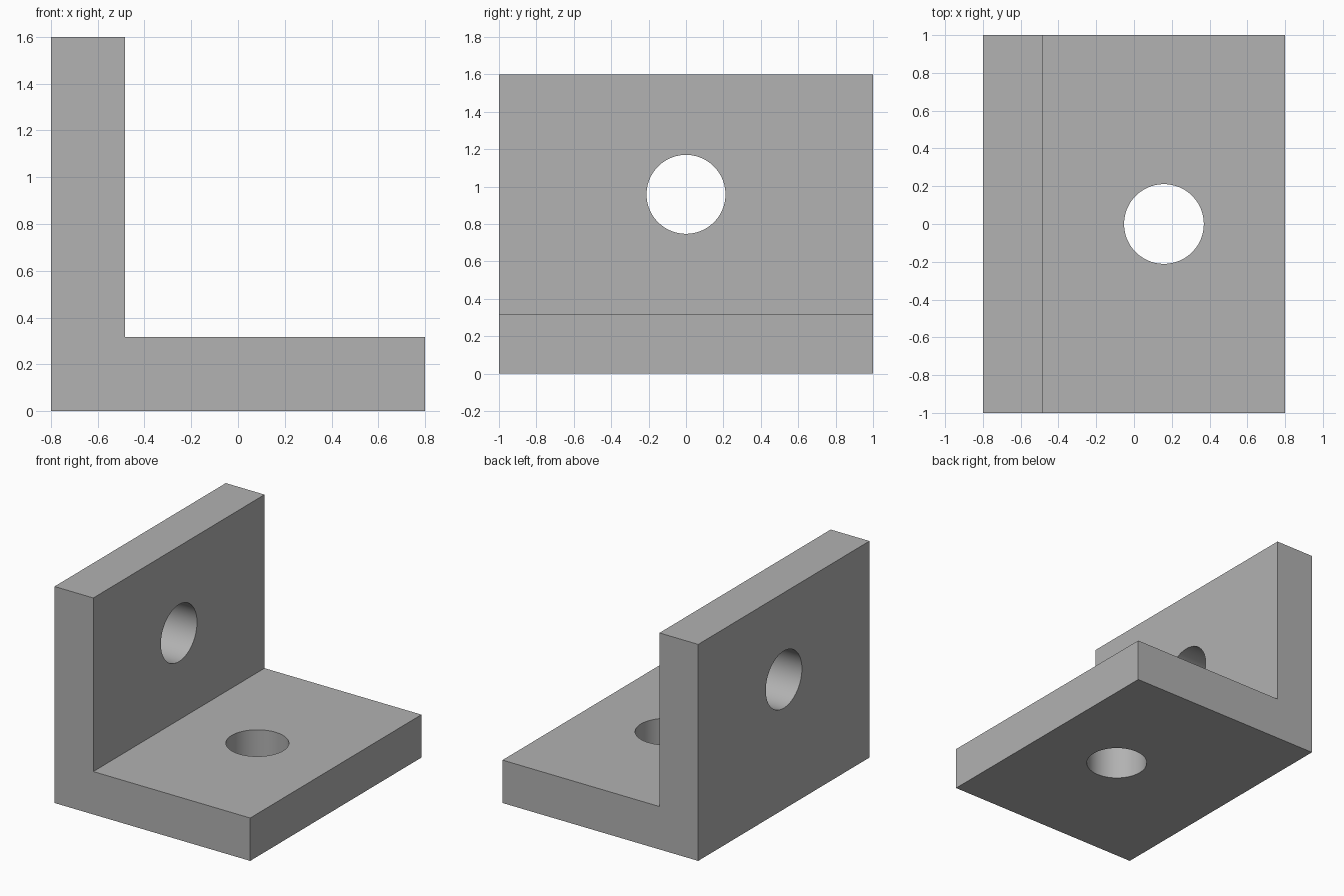
import bpy, bmesh
from math import pi, radians
from mathutils import Matrix

if "Cube" in bpy.data.objects:
    bpy.data.objects.remove(bpy.data.objects["Cube"], do_unlink=True)

WIDTH, HEIGHT, DEPTH = 1.6, 1.6, 2.0
THICK = 0.317
RADIUS = 0.211
LEFT, RIGHT = -WIDTH / 2, WIDTH / 2
INNER = LEFT + THICK

grey = bpy.data.materials.new("plain grey")
grey.use_nodes = True
grey.diffuse_color = (0.445, 0.445, 0.445, 1)
grey.node_tree.nodes["Principled BSDF"].inputs["Base Color"].default_value = grey.diffuse_color


def add_object(name, bm):
    bmesh.ops.recalc_face_normals(bm, faces=bm.faces)
    mesh = bpy.data.meshes.new(name)
    bm.to_mesh(mesh)
    bm.free()
    mesh.materials.append(grey)
    obj = bpy.data.objects.new(name, mesh)
    bpy.context.collection.objects.link(obj)
    return obj


# L-shaped bracket: side profile extruded along its length
profile = [(LEFT, 0), (RIGHT, 0), (RIGHT, THICK), (INNER, THICK),
           (INNER, HEIGHT), (LEFT, HEIGHT)]
bm = bmesh.new()
face = bm.faces.new([bm.verts.new((x, -DEPTH / 2, z)) for x, z in profile])
swept = bmesh.ops.extrude_face_region(bm, geom=[face])["geom"]
bmesh.ops.translate(bm, vec=(0, DEPTH, 0),
                    verts=[v for v in swept if isinstance(v, bmesh.types.BMVert)])
bracket = add_object("angle_bracket", bm)


# Bolt holes centred on the exposed part of each leg
def drill(name, location, rotation):
    bm = bmesh.new()
    bmesh.ops.create_cone(bm, cap_ends=True, segments=96, radius1=RADIUS,
                          radius2=RADIUS, depth=THICK * 2,
                          matrix=Matrix.Translation(location) @ rotation)
    cutter = add_object(name, bm)
    cutter.hide_render = True
    bpy.context.view_layer.objects.active = bracket
    cut = bracket.modifiers.new(name, 'BOOLEAN')
    cut.operation = 'DIFFERENCE'
    cut.solver = 'EXACT'
    cut.object = cutter
    bpy.ops.object.modifier_apply(modifier=cut.name)
    bpy.data.objects.remove(cutter, do_unlink=True)


drill("base_hole", ((INNER + RIGHT) / 2, 0, THICK / 2), Matrix())
drill("wall_hole", (LEFT + THICK / 2, 0, (THICK + HEIGHT) / 2),
      Matrix.Rotation(pi / 2, 4, 'Y'))

# Smooth hole walls, crisp edges
bpy.ops.object.select_all(action='DESELECT')
bracket.select_set(True)
bpy.context.view_layer.objects.active = bracket
bpy.ops.object.shade_smooth_by_angle(angle=radians(30))
